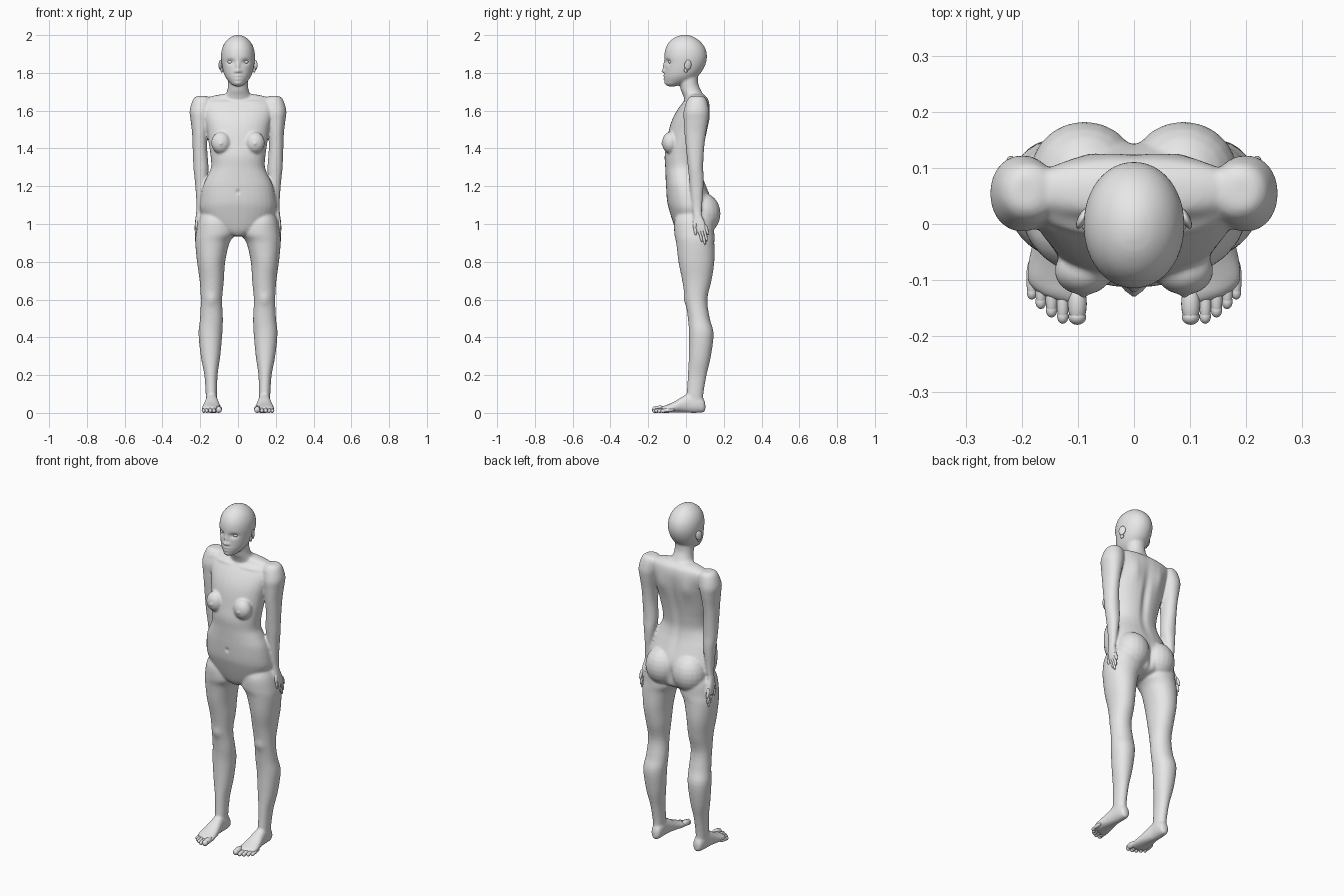
import bpy, bmesh, math
from mathutils import Vector, Matrix

skin = bpy.data.materials.new("plain_grey")
skin.diffuse_color = (0.8, 0.8, 0.8, 1)


def catmull(rows, steps=4):
    """Smoothly interpolate section rows."""
    out = []
    for i in range(len(rows) - 1):
        p = [rows[max(0, min(len(rows) - 1, i + k))] for k in (-1, 0, 1, 2)]
        for s in range(steps):
            t = s / steps
            out.append([0.5 * (2 * b + (c - a) * t + (2 * a - 5 * b + 4 * c - d) * t * t
                               + (3 * b - a - 3 * c + d) * t ** 3)
                        for a, b, c, d in zip(*p)])
    return out + [list(rows[-1])]


def loft(bm, rows, side=1, along_y=False, power=2.2, n=32):
    """Closed skin over sections (t, x0, x1, b0, b1) along z, or along y."""
    rings = []
    for t, x0, x1, b0, b1 in catmull(rows):
        ring = []
        for k in range(n):
            a = 2 * math.pi * k / n
            c, s = math.cos(a), math.sin(a)
            x = (x0 + x1) / 2 + (x1 - x0) / 2 * math.copysign(abs(c) ** (2 / power), c)
            b = (b0 + b1) / 2 + (b1 - b0) / 2 * math.copysign(abs(s) ** (2 / power), s)
            ring.append(bm.verts.new((side * x, t, b) if along_y else (side * x, b, t)))
        rings.append(ring)
    faces = [bm.faces.new(rings[0]), bm.faces.new(rings[-1])]
    for r, q in zip(rings, rings[1:]):
        for k in range(n):
            faces.append(bm.faces.new((r[k], r[(k + 1) % n], q[(k + 1) % n], q[k])))
    bmesh.ops.recalc_face_normals(bm, faces=faces)


def ball(bm, centre, radii, rot=Matrix(), seg=20):
    m = Matrix.Translation(centre) @ rot @ Matrix.Diagonal((*radii, 1))
    bmesh.ops.create_uvsphere(bm, u_segments=seg, v_segments=seg // 2 + 2, radius=1, matrix=m)


def bone(bm, a, b, r):
    """Ellipsoid stretched from a to b."""
    a, b = Vector(a), Vector(b)
    rot = (b - a).to_track_quat('Z', 'Y').to_matrix().to_4x4()
    ball(bm, (a + b) / 2, (r, r, (b - a).length / 2), rot, 14)


def finish(bm, name):
    mesh = bpy.data.meshes.new(name)
    bm.to_mesh(mesh)
    bm.free()
    mesh.materials.append(skin)
    for p in mesh.polygons:
        p.use_smooth = True
    ob = bpy.data.objects.new(name, mesh)
    bpy.context.collection.objects.link(ob)
    return ob


def sym(rows):
    return [(z, -h, h, a, b) for z, h, a, b in rows]


bm = bmesh.new()
# head, neck and torso
loft(bm, sym([(1.728, .012, -.09, -.06), (1.737, .032, -.106, -.03), (1.757, .052, -.112, .03),
              (1.78, .068, -.114, .06), (1.81, .079, -.113, .086), (1.85, .087, -.112, .105),
              (1.89, .09, -.115, .111), (1.93, .084, -.108, .102), (1.965, .066, -.088, .077),
              (1.99, .038, -.055, .042), (2.001, .01, -.02, .01)]), power=2.05)
loft(bm, sym([(1.63, .085, .0, .11), (1.68, .068, -.015, .095), (1.71, .056, -.028, .078),
              (1.75, .053, -.035, .064), (1.82, .052, -.04, .066)]), power=2)
loft(bm, sym([(.935, .025, -.03, .06), (.96, .11, -.05, .125), (1.0, .165, -.066, .145),
              (1.07, .198, -.088, .15), (1.12, .2, -.1, .14), (1.2, .186, -.106, .108),
              (1.25, .164, -.108, .09), (1.3, .143, -.11, .082), (1.36, .145, -.113, .088),
              (1.42, .154, -.104, .098), (1.5, .166, -.09, .114), (1.56, .18, -.07, .123),
              (1.62, .195, -.035, .126), (1.66, .18, .0, .118), (1.68, .125, .012, .1),
              (1.69, .06, .02, .085)]))
for s in (-1, 1):
    # breast and buttock
    ball(bm, (s * .09, -.083, 1.43), (.052, .044, .058))
    ball(bm, (s * .088, .087, 1.055), (.098, .096, .11))
    # leg
    loft(bm, [(1.08, .06, .18, -.03, .11), (1.02, .03, .208, -.06, .145), (.95, .015, .222, -.062, .15),
              (.9, .045, .226, -.052, .15), (.8, .068, .217, -.04, .15), (.7, .075, .203, -.02, .135),
              (.6, .084, .197, -.004, .113), (.5, .08, .201, .01, .126), (.42, .083, .209, .016, .146),
              (.3, .094, .197, .015, .132), (.2, .108, .178, .01, .109), (.1, .111, .171, .004, .092),
              (.04, .113, .167, .0, .092)], s, power=2.1)
    # foot
    loft(bm, [(.102, .127, .15, .012, .05), (.092, .112, .163, .003, .075), (.06, .107, .17, 0, .1),
              (.02, .107, .172, 0, .105), (-.02, .1, .178, .002, .086), (-.06, .092, .187, .002, .061),
              (-.1, .086, .191, 0, .043), (-.125, .086, .168, 0, .034), (-.14, .09, .13, .005, .024)],
         s, along_y=True)
    # arm and palm
    loft(bm, [(1.678, .17, .215, .03, .085), (1.66, .14, .238, .008, .108), (1.6, .14, .256, -.012, .122),
              (1.55, .15, .251, -.012, .118), (1.48, .16, .243, -.008, .106), (1.4, .163, .24, .0, .096),
              (1.3, .156, .236, .01, .091), (1.25, .159, .231, .015, .094), (1.2, .165, .226, .02, .093),
              (1.1, .181, .22, .032, .086), (1.05, .192, .223, .038, .085), (1.01, .2, .228, .04, .1),
              (.97, .206, .23, .052, .112), (.955, .211, .227, .06, .108)], s, power=2.1)
body = finish(bm, "body")

# fuse the parts into one soft skin
rm = body.modifiers.new("fuse", 'REMESH')
rm.mode, rm.voxel_size, rm.use_smooth_shade = 'VOXEL', .006, True
sm = body.modifiers.new("soften", 'SMOOTH')
sm.factor, sm.iterations = .5, 8
fused = bpy.data.meshes.new_from_object(body.evaluated_get(bpy.context.evaluated_depsgraph_get()))
body.modifiers.clear()
body.data = fused
if not fused.materials:
    fused.materials.append(skin)

# surface modelling: centre, reach, push along y
DENTS = [
    ((.041, -.1, 1.858), (.02, .03, .013), .013),     # eye sockets
    ((0, -.115, 1.835), (.01, .03, .026), -.011),     # nose bridge
    ((0, -.12, 1.81), (.012, .03, .01), -.014),       # nose tip
    ((.015, -.11, 1.808), (.008, .03, .008), -.006),  # nostrils
    ((0, -.115, 1.785), (.02, .03, .006), -.008),     # upper lip
    ((0, -.115, 1.768), (.018, .03, .006), -.007),    # lower lip
    ((0, -.11, 1.745), (.02, .03, .012), -.005),      # chin
    ((0, .15, 1.03), (.013, .06, .06), -.012),        # buttock cleft
    ((0, .11, 1.4), (.022, .05, .17), -.014),         # spine
    ((.085, .12, 1.55), (.035, .05, .06), .009),      # shoulder blades
    ((0, -.11, 1.17), (.009, .03, .011), .008),       # navel
    ((.09, -.01, 1.645), (.07, .04, .011), -.007),    # collarbones
    ((.09, -.13, 1.425), (.008, .02, .008), -.005),   # breast tips
    ((.14, .0, .6), (.03, .03, .03), -.007),          # kneecaps
]
for v in fused.vertices:
    x, y, z = abs(v.co.x), v.co.y, v.co.z
    for c, r, push in DENTS:
        d = ((x - c[0]) / r[0]) ** 2 + ((y - c[1]) / r[1]) ** 2 + ((z - c[2]) / r[2]) ** 2
        if d < 6:
            v.co.y += push * math.exp(-d)
    v.co.z = max(v.co.z, 0)
for p in fused.polygons:
    p.use_smooth = True

for s, side in ((-1, "left"), (1, "right")):
    # fingers: knuckle y, tip y, tip z
    bm = bmesh.new()
    for y0, y1, z1 in ((.064, .085, .905), (.078, .102, .888), (.092, .111, .908), (.103, .118, .942)):
        ym, zm = (y0 + y1) / 2, (.99 + z1) / 2
        bone(bm, (s * .217, y0 - .003, 1.0), (s * .221, ym + .003, zm - .014), .009)
        bone(bm, (s * .219, ym - .003, zm + .016), (s * .22, y1, z1), .0075)
    bone(bm, (s * .211, .052, 1.035), (s * .22, .045, .97), .012)
    bone(bm, (s * .217, .046, .995), (s * .222, .052, .94), .0085)
    finish(bm, side + "_fingers")
    # toes: x, tip y, radius
    bm = bmesh.new()
    for x, tip, r in ((.101, -.18, .017), (.127, -.178, .011), (.147, -.167, .011),
                      (.166, -.152, .0105), (.182, -.135, .01)):
        ball(bm, (s * x, tip + .038, r + .004), (r, .038, r), Matrix.Rotation(.08, 4, 'X'), 16)
        ball(bm, (s * x, tip + .014, r), (r * .95, .014, r), Matrix(), 14)
    finish(bm, side + "_toes")
    # ear: shell and lobe
    bm = bmesh.new()
    tilt = Matrix.Rotation(s * .45, 4, 'Z') @ Matrix.Rotation(-.15, 4, 'X')
    ball(bm, (s * .092, .01, 1.842), (.008, .02, .027), tilt)
    ball(bm, (s * .085, .0, 1.815), (.007, .011, .014), tilt)
    finish(bm, side + "_ear")
    # eye
    bm = bmesh.new()
    ball(bm, (s * .04, -.08, 1.858), (.016, .014, .011))
    finish(bm, side + "_eye")
